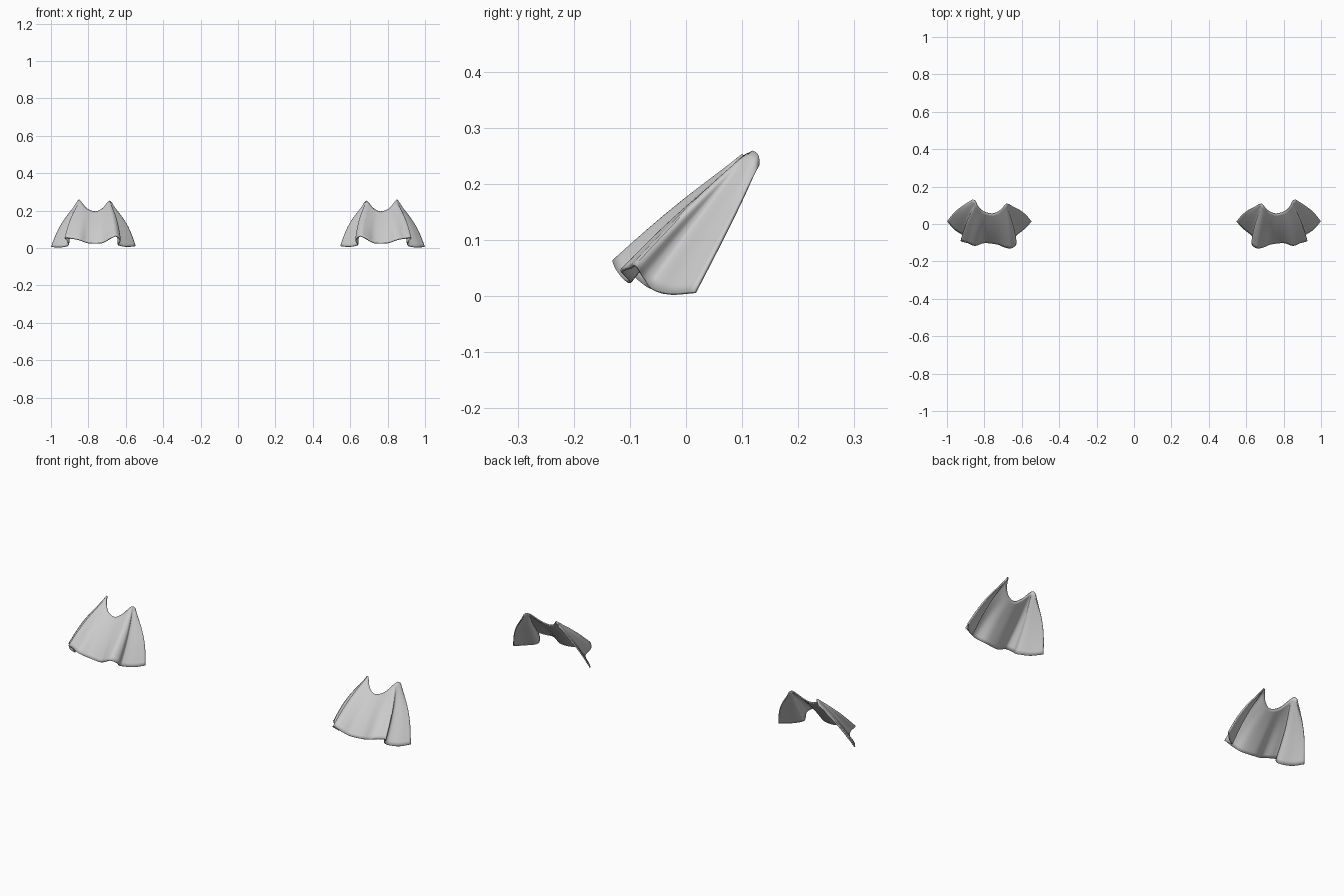
import bpy, math
from mathutils import Vector

if "Cube" in bpy.data.objects:
    bpy.data.objects.remove(bpy.data.objects["Cube"])

# Matching points along the gathered top edge and the folded hem (outer to inner side)
TOP = [(.862, .129, .232), (.856, .129, .250), (.849, .121, .257), (.845, .116, .255),
       (.840, .105, .249), (.830, .090, .235), (.810, .070, .212), (.780, .058, .197),
       (.750, .056, .196), (.720, .070, .215), (.700, .090, .240), (.691, .100, .250),
       (.687, .103, .250), (.683, .107, .248), (.677, .108, .242), (.670, .104, .225)]
HEM = [(.997, .016, .007), (.960, -.028, .004), (.912, -.060, .012), (.908, -.076, .033),
       (.924, -.090, .054), (.890, -.100, .051), (.850, -.115, .044), (.800, -.100, .027),
       (.730, -.108, .027), (.690, -.124, .047), (.655, -.128, .063), (.630, -.105, .046),
       (.640, -.076, .021), (.630, -.060, .013), (.590, -.028, .007), (.549, .014, .011)]
SUB, ROWS = 5, 16


def spline(points):
    """Catmull-Rom curve through the points."""
    p = [Vector(q) for q in points]
    p = [2 * p[0] - p[1]] + p + [2 * p[-1] - p[-2]]
    out = []
    for i in range(1, len(p) - 2):
        for k in range(SUB):
            t = k / SUB
            out.append(.5 * (2 * p[i] + (p[i + 1] - p[i - 1]) * t
                             + (2 * p[i - 1] - 5 * p[i] + 4 * p[i + 1] - p[i + 2]) * t ** 2
                             + (3 * p[i] - p[i - 1] - 3 * p[i + 1] + p[i + 2]) * t ** 3))
    return out + [p[-2]]


# Draped cloth: loft from top edge to hem with a slight outward bulge
top, hem = spline(TOP), spline(HEM)
n = len(top)
verts = []
for r in range(ROWS + 1):
    v = r / ROWS
    for a, b in zip(top, hem):
        q = a.lerp(b, v)
        s = math.sin(math.pi * v)
        side = (b.x - .775) / .225
        q += Vector((.014 * side, -.003 + .008 * abs(side), .007)) * s
        verts.append(q)
faces = [(r * n + c, (r + 1) * n + c, (r + 1) * n + c + 1, r * n + c + 1)
         for r in range(ROWS) for c in range(n - 1)]
mesh = bpy.data.meshes.new("cloth_flaps")
mesh.from_pydata(verts, [], [f[::-1] for f in faces])
# orient the outside of the cloth toward the front
if sum(p.normal.y * p.area for p in mesh.polygons) > 0:
    mesh.flip_normals()
flaps = bpy.data.objects.new("cloth_flaps", mesh)
bpy.context.collection.objects.link(flaps)

# Cloth thickness and the mirrored second flap
solid = flaps.modifiers.new("thickness", 'SOLIDIFY')
solid.thickness = .006
solid.offset = 0
flaps.modifiers.new("other_side", 'MIRROR').use_axis[0] = True

bpy.context.view_layer.objects.active = flaps
flaps.select_set(True)
bpy.ops.object.shade_smooth_by_angle(angle=math.radians(50))
